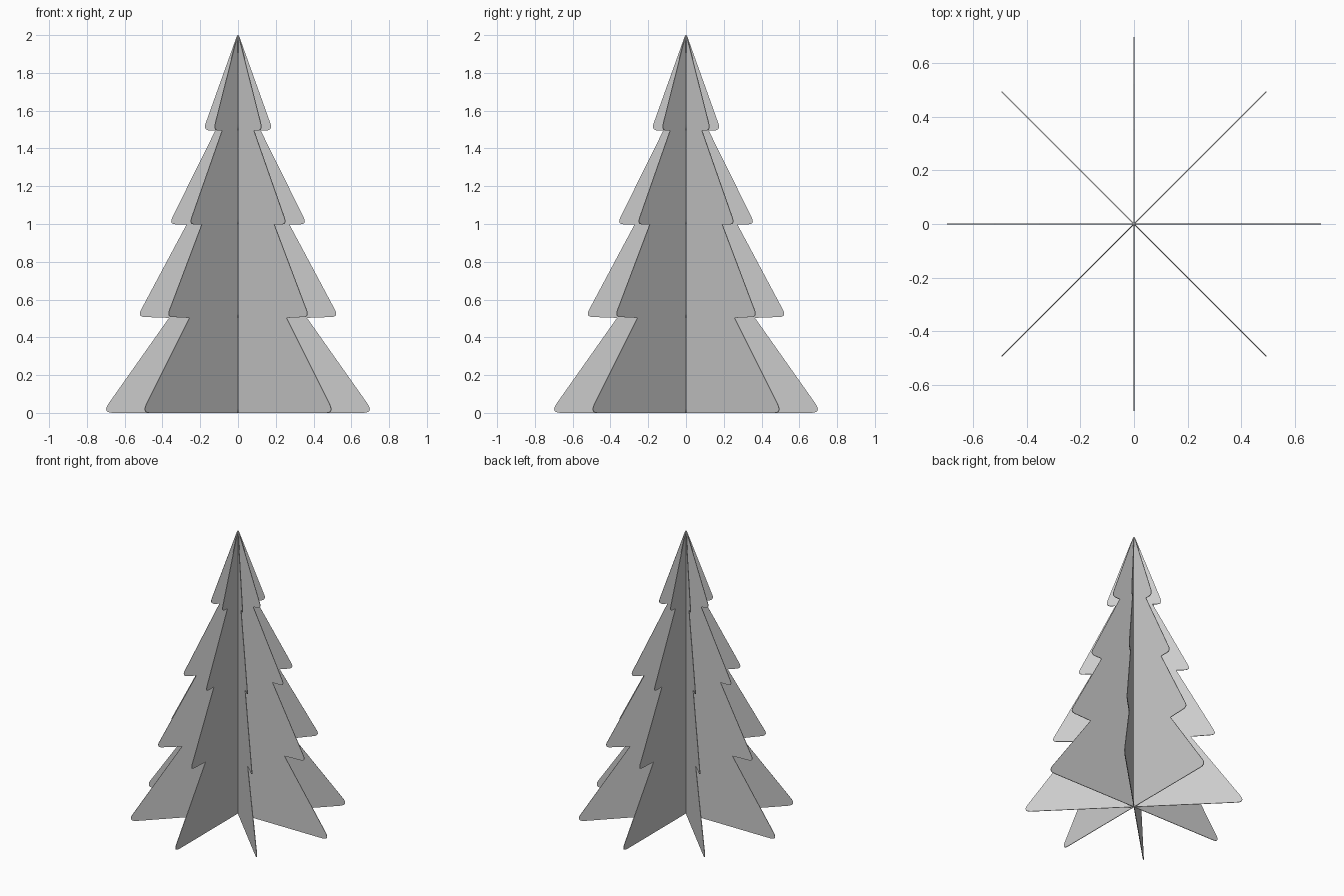
import bpy
import bmesh
from math import pi
from mathutils import Vector, Matrix

cube = bpy.data.objects.get("Cube")
if cube:
    bpy.data.objects.remove(cube, do_unlink=True)

THICKNESS = 0.004

# One plain grey for the whole tree
grey = bpy.data.materials.new("plain grey")
grey.use_nodes = True
colour = (0.6, 0.6, 0.6, 1)
grey.diffuse_color = colour
grey.node_tree.nodes["Principled BSDF"].inputs["Base Color"].default_value = colour

# Right half of the outline, top to bottom: x, z, corner rounding
HALF = [
    (0.185, 1.495, 0.04), (0.12, 1.495, 0),
    (0.366, 0.998, 0.04), (0.272, 0.998, 0),
    (0.533, 0.509, 0.04), (0.365, 0.503, 0),
    (0.72, 0.0, 0.06),
]
APEX = (0, 2.012, 0.025)


def rounded(corners, steps=6):
    """Replace each rounded corner of a closed outline with a short curve."""
    points = []
    for i, (x, z, size) in enumerate(corners):
        corner = Vector((x, 0, z))
        if not size:
            points.append(corner)
            continue
        ends = []
        for n in (corners[i - 1], corners[(i + 1) % len(corners)]):
            ends.append(corner + (Vector((n[0], 0, n[1])) - corner).normalized() * size)
        for s in range(steps + 1):
            t = s / steps
            points.append(ends[0] * (1 - t) ** 2 + corner * 2 * t * (1 - t) + ends[1] * t ** 2)
    return points


def add_board(name, angle):
    """Thin upright tree-shaped board, turned about the trunk axis."""
    outline = rounded([APEX] + HALF + [(-x, z, r) for x, z, r in reversed(HALF)])
    bm = bmesh.new()
    face = bm.faces.new([bm.verts.new(p) for p in outline])
    result = bmesh.ops.extrude_face_region(bm, geom=[face], use_keep_orig=True)
    moved = [v for v in result["geom"] if isinstance(v, bmesh.types.BMVert)]
    bmesh.ops.translate(bm, verts=moved, vec=(0, THICKNESS, 0))
    bmesh.ops.translate(bm, verts=bm.verts, vec=(0, -THICKNESS / 2, 0))
    bmesh.ops.rotate(bm, verts=bm.verts, cent=(0, 0, 0), matrix=Matrix.Rotation(angle, 3, "Z"))
    bmesh.ops.recalc_face_normals(bm, faces=bm.faces)
    mesh = bpy.data.meshes.new(name)
    bm.to_mesh(mesh)
    bm.free()
    mesh.materials.append(grey)
    board = bpy.data.objects.new(name, mesh)
    bpy.context.collection.objects.link(board)


# Four boards crossing at the trunk
for i, side in enumerate(("side_to_side", "diagonal_left", "front_to_back", "diagonal_right")):
    add_board("tree_board_" + side, i * pi / 4)
